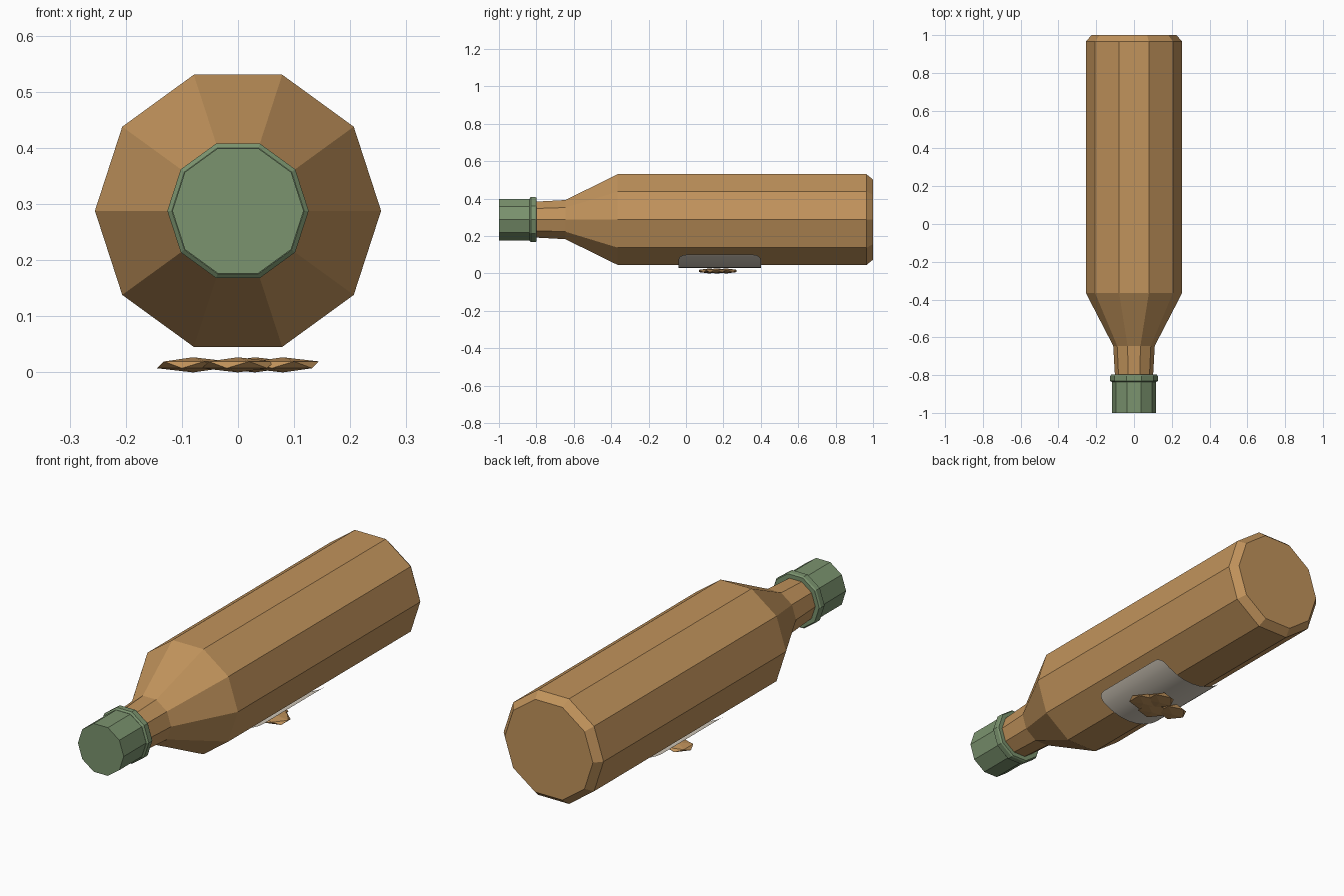
import bpy
import bmesh
from math import cos, sin, pi, radians, sqrt

old = bpy.data.objects.get("Cube")
if old:
    bpy.data.objects.remove(old, do_unlink=True)

AXIS_Z = 0.288  # height of the bottle's axis
SIDES = 10


def material(name, srgb):
    color = [(c / 255) ** 2.2 for c in srgb] + [1]
    mat = bpy.data.materials.new(name)
    mat.use_nodes = True
    mat.diffuse_color = color
    mat.node_tree.nodes["Principled BSDF"].inputs["Base Color"].default_value = color
    return mat


def finish(name, bm, mat):
    mesh = bpy.data.meshes.new(name)
    bm.to_mesh(mesh)
    bm.free()
    mesh.materials.append(mat)
    obj = bpy.data.objects.new(name, mesh)
    bpy.context.collection.objects.link(obj)
    return obj


def lathe(name, profile, mat):
    """Closed ten-sided solid around the y axis from (y, radius) pairs."""
    bm = bmesh.new()
    rings = []
    for y, r in profile:
        angles = [2 * pi * i / SIDES for i in range(SIDES)]
        rings.append([bm.verts.new((r * cos(a), y, AXIS_Z + r * sin(a))) for a in angles])
    for a, b in zip(rings, rings[1:]):
        for i in range(SIDES):
            j = (i + 1) % SIDES
            bm.faces.new((a[i], a[j], b[j], b[i]))
    bm.faces.new(rings[0])
    bm.faces.new(rings[-1])
    bmesh.ops.recalc_face_normals(bm, faces=bm.faces)
    return finish(name, bm, mat)


brown = material("brown glass", (192, 146, 92))
green = material("green cap", (122, 146, 110))
paper = material("pale label", (212, 203, 188))

# Bottle and cap
lathe("bottle", [(-0.82, 0.1), (-0.645, 0.11), (-0.365, 0.255),
                 (0.965, 0.255), (1.0, 0.225)], brown)
lathe("cap", [(-1.0, 0.117), (-0.83, 0.117)], green)
lathe("cap_ring", [(-0.837, 0.118), (-0.83, 0.126), (-0.805, 0.126), (-0.798, 0.121)], green)

# Curved label sheet with rounded corners, wrapped under the bottle
bm = bmesh.new()
radius, half, corner = 0.259, radians(43.5), 0.04
corner_angle = corner / radius
steps = [half - corner_angle * (1 - sin(k * pi / 8)) for k in range(5)]
angles = [-a for a in reversed(steps)] + [radians(d) for d in range(-30, 31, 10)] + steps
rows = []
for a in angles:
    t = max(0, (abs(a) - half + corner_angle) / corner_angle)
    inset = corner * (1 - sqrt(max(0, 1 - t * t)))
    x, z = radius * sin(a), AXIS_Z - radius * cos(a)
    rows.append([bm.verts.new((x, y, z)) for y in (-0.04 + inset, 0.4 - inset)])
for a, b in zip(rows, rows[1:]):
    face = bm.faces.new((a[0], a[1], b[1], b[0]))
    face.smooth = True
    face.normal_update()
    if face.normal.z > 0:
        face.normal_flip()
finish("label", bm, paper)

# Cluster of flattened pebbles below the label
for i, (x, y) in enumerate([(-0.08, 0.17), (0.08, 0.16), (0.0, 0.125), (0.03, 0.215)]):
    bm = bmesh.new()
    bmesh.ops.create_icosphere(bm, subdivisions=1, radius=1)
    bmesh.ops.scale(bm, vec=(0.072, 0.066, 0.0135), verts=bm.verts)
    bmesh.ops.translate(bm, vec=(x, y, 0.0135), verts=bm.verts)
    finish(f"pebble_{i + 1}", bm, brown)
